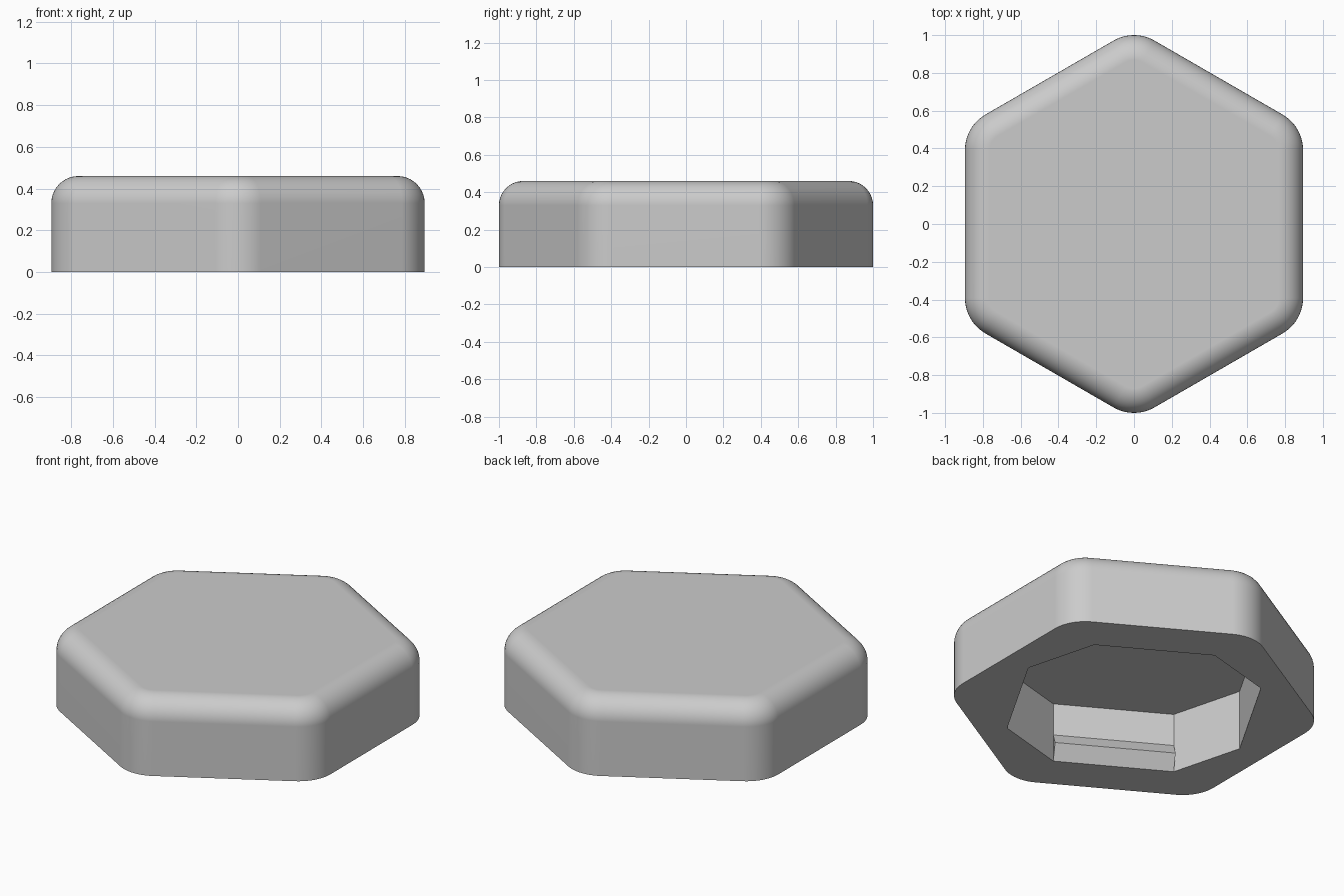
import bpy, bmesh
from math import sin, cos, radians, pi
from mathutils import Vector, Matrix

HEIGHT = 0.46
CORNER_CENTRE, CORNER_R = 0.783, 0.217   # hexagon corner arcs
EDGE_R = 0.13                            # rounding of the top rim
POCKET_R, POCKET_HALF, POCKET_TOP = 0.73, 27.4, 0.363
STEPS = 10

cube = bpy.data.objects.get("Cube")
if cube:
    bpy.data.objects.remove(cube, do_unlink=True)

grey = bpy.data.materials.new("grey")
grey.use_nodes = True
grey.diffuse_color = (0.6, 0.6, 0.6, 1)
grey.node_tree.nodes["Principled BSDF"].inputs["Base Color"].default_value = (0.6, 0.6, 0.6, 1)


def polar(r, deg, z=0.0):
    return Vector((r * cos(radians(deg)), r * sin(radians(deg)), z))


def rounded_hexagon(inset, z):
    """Outline with its point towards +y and -y."""
    points = []
    for k in range(6):
        middle = 30 + 60 * k
        for i in range(STEPS + 1):
            points.append(polar(CORNER_CENTRE, middle, z)
                          + polar(CORNER_R - inset, middle - 30 + 60 * i / STEPS))
    return points


def pocket_outline(z):
    """Square with cut corners, turned to sit along one pair of hexagon sides."""
    return [polar(POCKET_R, 60 + 90 * k + s * POCKET_HALF, z)
            for k in range(4) for s in (-1, 1)]


def add_loop(bm, points):
    return [bm.verts.new(p) for p in points]


def skin(bm, a, b):
    n = len(a)
    for i in range(n):
        j = (i + 1) % n
        bm.faces.new((a[i], a[j], b[j], b[i]))


def finish(bm, name):
    bmesh.ops.recalc_face_normals(bm, faces=bm.faces[:])
    mesh = bpy.data.meshes.new(name)
    bm.to_mesh(mesh)
    bm.free()
    mesh.materials.append(grey)
    obj = bpy.data.objects.new(name, mesh)
    bpy.context.collection.objects.link(obj)
    return obj


# Cap body: straight wall, rounded top rim and flat top
bm = bmesh.new()
loops = [add_loop(bm, rounded_hexagon(0, 0))]
for i in range(STEPS + 1):
    a = pi / 2 * i / STEPS
    loops.append(add_loop(bm, rounded_hexagon(EDGE_R * (1 - cos(a)),
                                              HEIGHT - EDGE_R * (1 - sin(a)))))
for lower, upper in zip(loops, loops[1:]):
    skin(bm, lower, upper)
bm.faces.new(loops[-1])

# Pocket in the underside
mouth = add_loop(bm, pocket_outline(0))
ceiling = add_loop(bm, pocket_outline(POCKET_TOP))
skin(bm, mouth, ceiling)
bm.faces.new(ceiling)

# Flat underside between the wall and the pocket
edges = [bm.edges.get((l[i], l[i - 1])) for l in (loops[0], mouth) for i in range(len(l))]
bmesh.ops.triangle_fill(bm, edges=edges, use_beauty=True, normal=(0, 0, -1))
body = finish(bm, "cap_body")
bpy.context.view_layer.objects.active = body
body.select_set(True)
bpy.ops.object.shade_smooth_by_angle(angle=radians(30))
body.select_set(False)
weighted = body.modifiers.new("even_shading", "WEIGHTED_NORMAL")
weighted.keep_sharp = True

# Snap ridges on two opposite pocket walls
wall = POCKET_R * cos(radians(POCKET_HALF))
half_length = POCKET_R * sin(radians(POCKET_HALF))
for name, angle in (("back_snap_ridge", 60), ("front_snap_ridge", 240)):
    bm = bmesh.new()
    section = ((wall, 0), (wall - 0.058, 0.085), (wall, 0.166))
    ends = [add_loop(bm, [Vector((x, y, z)) for x, z in section])
            for y in (-half_length, half_length)]
    skin(bm, *ends)
    for end in ends:
        bm.faces.new(end)
    bm.transform(Matrix.Rotation(radians(angle), 4, "Z"))
    finish(bm, name)
